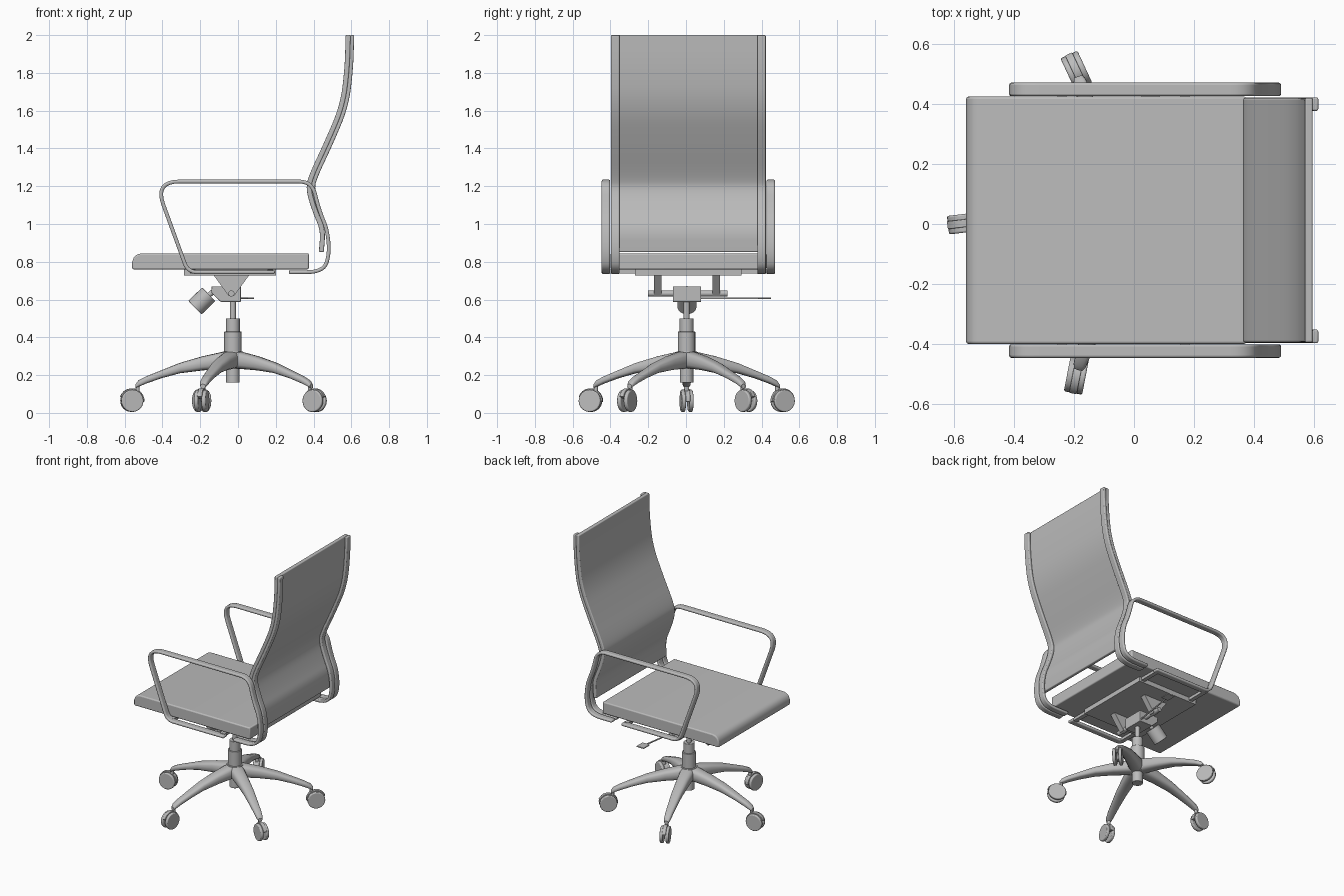
import bpy, bmesh, math
from mathutils import Vector, Matrix

if "Cube" in bpy.data.objects:
    bpy.data.objects.remove(bpy.data.objects["Cube"], do_unlink=True)

GREY = bpy.data.materials.new("plain grey")
GREY.use_nodes = True
GREY.diffuse_color = (0.5, 0.5, 0.5, 1)
GREY.node_tree.nodes["Principled BSDF"].inputs["Base Color"].default_value = (0.5, 0.5, 0.5, 1)
MID_Y = 0.0125                      # centre line of the seat
HUB = Vector((-0.027, 0.003, 0))    # centre line of the base


def finish(name, bm, bevel=0, matrix=None):
    bmesh.ops.recalc_face_normals(bm, faces=bm.faces)
    if matrix:
        bm.transform(matrix)
    mesh = bpy.data.meshes.new(name)
    bm.to_mesh(mesh)
    bm.free()
    mesh.materials.append(GREY)
    ob = bpy.data.objects.new(name, mesh)
    bpy.context.scene.collection.objects.link(ob)
    bpy.ops.object.select_all(action='DESELECT')
    bpy.context.view_layer.objects.active = ob
    ob.select_set(True)
    bpy.ops.object.shade_smooth_by_angle(angle=math.radians(35))
    if bevel:
        mod = ob.modifiers.new("rounding", 'BEVEL')
        mod.width, mod.segments = bevel, 3
        mod.limit_method, mod.angle_limit = 'ANGLE', math.radians(40)
    return ob


def loft(name, rings, bevel=0, matrix=None):
    """Skin a list of equal rings of points and cap both ends."""
    bm = bmesh.new()
    vs = [[bm.verts.new(p) for p in ring] for ring in rings]
    n = len(vs[0])
    for a, b in zip(vs, vs[1:]):
        for i in range(n):
            j = (i + 1) % n
            bm.faces.new((a[i], a[j], b[j], b[i]))
    bm.faces.new(vs[0])
    bm.faces.new(vs[-1])
    return finish(name, bm, bevel, matrix)


def box(name, lo, hi, bevel=0):
    rings = [[(x, lo[1], lo[2]), (x, hi[1], lo[2]), (x, hi[1], hi[2]), (x, lo[1], hi[2])]
             for x in (lo[0], hi[0])]
    return loft(name, rings, bevel)


def rod(name, a, b, r, bevel=0, matrix=None):
    a, b = Vector(a), Vector(b)
    turn = (b - a).to_track_quat('Z', 'Y')
    circle = [turn @ Vector((r * math.cos(t), r * math.sin(t), 0))
              for t in (math.tau * i / 24 for i in range(24))]
    return loft(name, [[p + c for c in circle] for p in (a, b)], bevel, matrix)


def prism(name, outline, y0, y1, bevel=0):
    return loft(name, [[(x, y, z) for x, z in outline] for y in (y0, y1)], bevel)


def smooth(points, steps=8):
    """Round every corner; an optional third value limits the corner size."""
    p = [Vector(q[:2]) for q in points]
    out = [p[0]]
    for i in range(1, len(p) - 1):
        ends = []
        for other in (p[i - 1], p[i + 1]):
            d = other - p[i]
            size = min(d.length / 2, points[i][2] if len(points[i]) > 2 else 9)
            ends.append(p[i] + d.normalized() * size)
        for k in range(steps + 1):
            t = k / steps
            q = ends[0] * (1 - t) ** 2 + p[i] * 2 * t * (1 - t) + ends[1] * t * t
            if (q - out[-1]).length > 0.002:
                out.append(q)
    return out + [p[-1]]


def ribbon(name, path, y0, y1, lo, hi, bevel):
    """Flat band across y that follows an x-z path."""
    rings = []
    for i, p in enumerate(path):
        d = (path[min(i + 1, len(path) - 1)] - path[max(i - 1, 0)]).normalized()
        n = Vector((-d.y, d.x))
        a, b = p + n * lo, p + n * hi
        rings.append([(a.x, y0, a.y), (a.x, y1, a.y), (b.x, y1, b.y), (b.x, y0, b.y)])
    return loft(name, rings, bevel)


# Seat cushion
prism("seat", [(-0.56, 0.76), (-0.56, 0.80), (-0.552, 0.823), (-0.535, 0.838),
               (-0.51, 0.845), (0.375, 0.845), (0.375, 0.76)], -0.40, 0.425, 0.008)

# Backrest panel and the rails behind it
upper = [(0.605, 2.0), (0.60, 1.82), (0.575, 1.62), (0.49, 1.42), (0.405, 1.24)]
waist = [(0.395, 1.18), (0.43, 1.07), (0.473, 0.97)]
hook = [(0.485, 0.84), (0.45, 0.745), (0.27, 0.745)]
ribbon("back_panel", smooth(upper + waist + [(0.463, 0.85)]), -0.395, 0.42, -0.035, -0.009, 0.006)

arm_path = [(0.195, 0.745), (-0.265, 0.745, 0.05), (-0.44, 1.225, 0.13), (0.392, 1.225, 0.07)]
for side, s in (("right", -1), ("left", 1)):
    r0, r1 = sorted((MID_Y + s * 0.365, MID_Y + s * 0.41))
    ribbon(side + "_back_rail", smooth(upper + waist + hook), r0, r1, -0.01, 0.01, 0.006)
    a0, a1 = sorted((MID_Y + s * 0.414, MID_Y + s * 0.459))
    ribbon(side + "_armrest", smooth(arm_path + waist[1:] + hook), a0, a1, -0.01, 0.01, 0.008)

# Frame under the seat
box("seat_plate", (-0.285, -0.27, 0.727), (0.2, 0.295, 0.762))
for name, x in (("front", -0.24), ("rear", 0.17)):
    box(name + "_crossbar", (x - 0.015, -0.42, 0.738), (x + 0.015, 0.445, 0.758))

# Tilt mechanism
prism("tilt_housing", [(-0.14, 0.67), (-0.14, 0.635), (-0.09, 0.587), (0.015, 0.587),
                       (0.015, 0.67)], -0.07, 0.08, 0.004)
rod("pivot_bar", (-0.035, -0.2, 0.632), (-0.035, 0.22, 0.632), 0.016)
for side, y in (("right", -0.15), ("left", 0.16)):
    prism(side + "_bracket", [(-0.13, 0.73), (-0.05, 0.62), (-0.02, 0.62), (0.06, 0.73)],
          y - 0.02, y + 0.02)
rod("tension_stem", (-0.17, 0.005, 0.61), (-0.11, 0.005, 0.66), 0.014)
rod("tension_knob", (-0.228, 0.005, 0.557), (-0.155, 0.005, 0.628), 0.05, 0.004)
rod("lever", (-0.01, 0, 0.607), (0.05, 0.39, 0.607), 0.005)
box("lever_paddle", (0.025, 0.38, 0.603), (0.085, 0.45, 0.611), 0.003)

# Gas column
for name, z0, z1, r in (("piston", 0.49, 0.6, 0.016), ("column_sleeve", 0.42, 0.5, 0.037),
                        ("column_cover", 0.32, 0.43, 0.046), ("hub", 0.235, 0.325, 0.055),
                        ("column_foot", 0.16, 0.25, 0.036)):
    rod(name, HUB + Vector((0, 0, z0)), HUB + Vector((0, 0, z1)), r, 0.003)

# Five-legged base: radius, top, bottom, half width of each leg section
sections = [(0.0, 0.328, 0.235, 0.05), (0.06, 0.322, 0.232, 0.048), (0.16, 0.30, 0.225, 0.042),
            (0.28, 0.265, 0.21, 0.036), (0.38, 0.225, 0.183, 0.03), (0.46, 0.193, 0.155, 0.025),
            (0.50, 0.172, 0.138, 0.021), (0.515, 0.152, 0.13, 0.014)]


def leg_ring(r, top, bottom, half):
    ring = []
    for i in range(16):
        c, s = math.cos(math.tau * i / 16), math.sin(math.tau * i / 16)
        ring.append((r, half * math.copysign(abs(c) ** 0.7, c),
                     (top + bottom) / 2 + (top - bottom) / 2 * math.copysign(abs(s) ** 0.7, s)))
    return ring


for k in range(5):
    angle = math.pi + k * math.tau / 5
    place = Matrix.Translation(HUB) @ Matrix.Rotation(angle, 4, 'Z')
    loft(f"leg_{k + 1}", [leg_ring(*s) for s in sections], 0, place)
    rod(f"caster_stem_{k + 1}", (0.505, 0, 0.09), (0.505, 0, 0.15), 0.011, 0, place)
    # Twin-wheel caster, turned slightly off the leg line
    swivel = place @ Matrix.Translation((0.535, 0, 0.064)) @ Matrix.Rotation(math.radians(7), 4, 'Z')
    for side, s in (("a", -1), ("b", 1)):
        rod(f"wheel_{k + 1}{side}", (0, s * 0.009, 0), (0, s * 0.031, 0), 0.059, 0.006, swivel)
    # Hood over the gap between the wheels
    arc = [math.radians(20 + 15 * i) for i in range(12)]
    hood = [(r * math.cos(t), r * math.sin(t)) for r, ts in ((0.066, arc), (0.03, arc[::-1])) for t in ts]
    loft(f"caster_hood_{k + 1}", [[(x, y, z) for x, z in hood] for y in (-0.013, 0.013)], 0.003, swivel)
